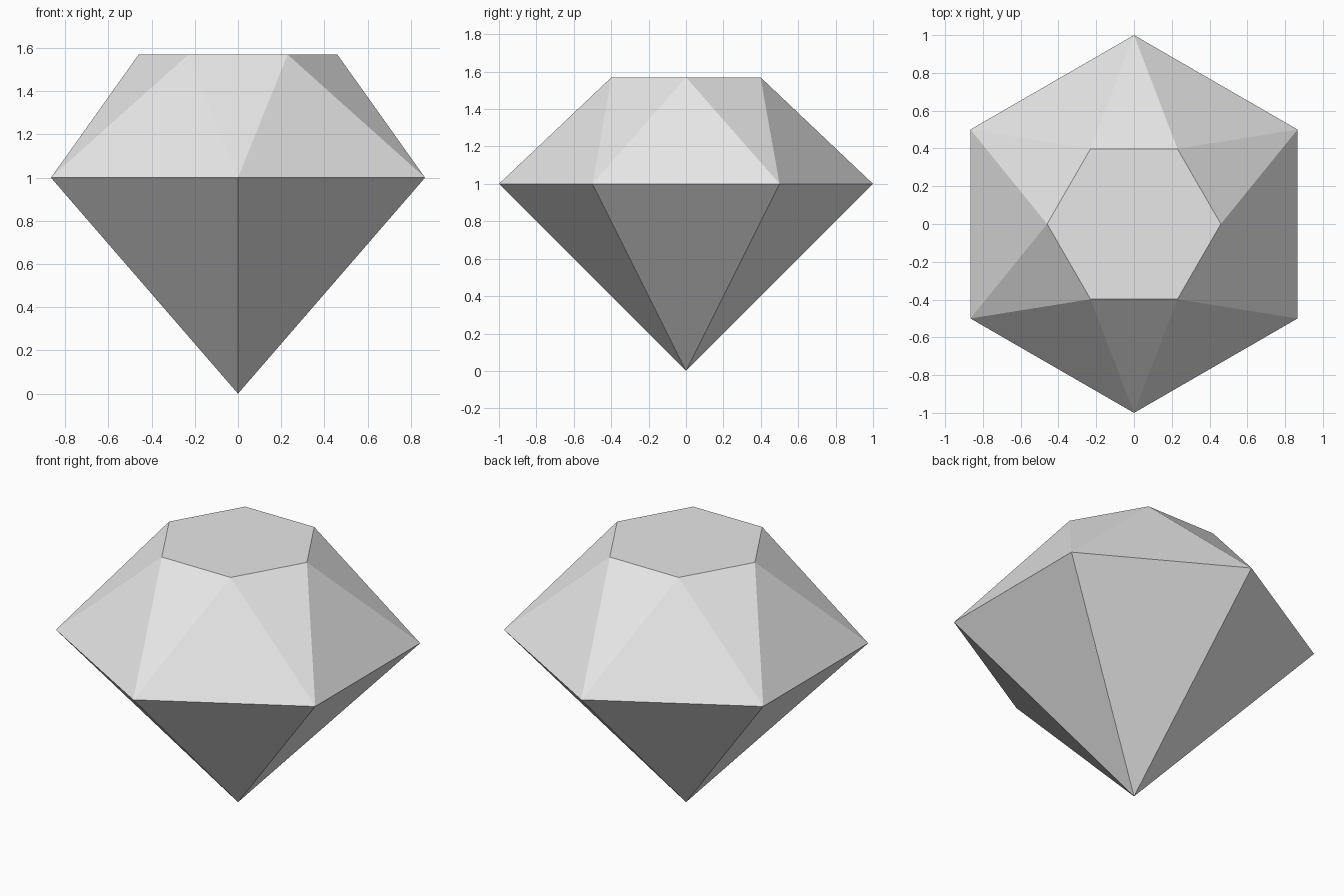
import bpy
import bmesh
from math import cos, sin, pi

cube = bpy.data.objects.get("Cube")
if cube:
    bpy.data.objects.remove(cube, do_unlink=True)

SIDES = 6
GIRDLE_RADIUS, GIRDLE_Z = 1.0, 1.0
TABLE_RADIUS, TABLE_Z = 0.46, 1.57

# Single stone colour
stone = bpy.data.materials.new("light grey")
stone.use_nodes = True
stone.diffuse_color = (0.8, 0.8, 0.8, 1)
stone.node_tree.nodes["Principled BSDF"].inputs["Base Color"].default_value = stone.diffuse_color


def ring(bm, radius, z, offset):
    """Regular ring of vertices, turned by a fraction of one side."""
    step = 2 * pi / SIDES
    return [bm.verts.new((radius * cos((i + offset) * step),
                          radius * sin((i + offset) * step), z))
            for i in range(SIDES)]


bm = bmesh.new()
tip = bm.verts.new((0, 0, 0))
girdle = ring(bm, GIRDLE_RADIUS, GIRDLE_Z, 0.5)
table = ring(bm, TABLE_RADIUS, TABLE_Z, 0)

# Flat table on top
bm.faces.new(table)

for i in range(SIDES):
    j = (i + 1) % SIDES
    # Pavilion facet, running down to the tip
    bm.faces.new((tip, girdle[j], girdle[i]))
    # Crown facets, alternating up and down
    bm.faces.new((table[i], girdle[i], table[j]))
    bm.faces.new((girdle[i], girdle[j], table[j]))

bmesh.ops.recalc_face_normals(bm, faces=bm.faces[:])
mesh = bpy.data.meshes.new("cut_gem")
bm.to_mesh(mesh)
bm.free()
mesh.materials.append(stone)

gem = bpy.data.objects.new("cut_gem", mesh)
bpy.context.collection.objects.link(gem)
